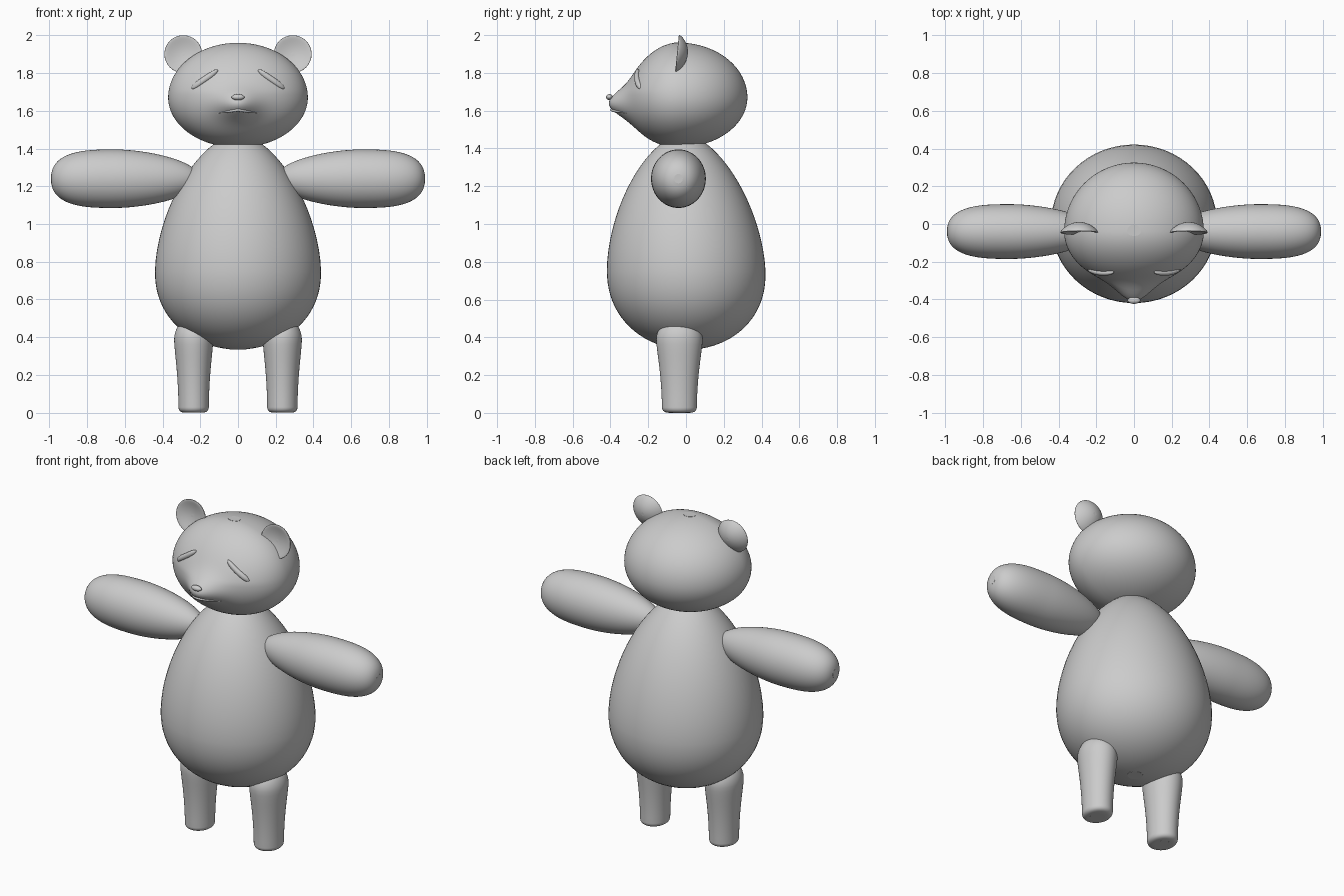
import bpy
from math import sin, cos, pi, exp, radians
from mathutils import Vector
from mathutils.bvhtree import BVHTree

default_cube = bpy.data.objects.get("Cube")
if default_cube:
    bpy.data.objects.remove(default_cube, do_unlink=True)

grey = bpy.data.materials.new("plain grey")
grey.use_nodes = True
grey.diffuse_color = (0.6, 0.6, 0.6, 1)
shader = grey.node_tree.nodes["Principled BSDF"]
shader.inputs["Base Color"].default_value = grey.diffuse_color


def bulb(centre, low, high, low_shape=(2, 0.5), high_shape=(2, 0.5), count=40):
    """Positions along an axis with the relative width of a rounded solid there."""
    stations = []
    for i in range(count + 1):
        s = sin(pi * (i / count - 0.5))
        reach, (power, root) = (high, high_shape) if s > 0 else (low, low_shape)
        width = max(0.01, 1 - min(1, abs(s)) ** power) ** root
        stations.append((centre + s * reach, width))
    return stations


def loft(name, rings, axis="z", segments=64, mirror=False):
    """Skin elliptical rings given as position, two centres and two radii."""
    verts, faces = [], []
    for t, centre_u, centre_v, radius_u, radius_v in rings:
        for k in range(segments):
            angle = 2 * pi * k / segments
            u = centre_u + radius_u * cos(angle)
            v = centre_v + radius_v * sin(angle)
            verts.append((u, v, t) if axis == "z" else (t, u, v))
    for start in range(0, len(verts) - segments, segments):
        for k in range(segments):
            a, b = start + k, start + (k + 1) % segments
            faces.append((a, b, b + segments, a + segments))
    faces.append(tuple(reversed(range(segments))))
    faces.append(tuple(range(len(verts) - segments, len(verts))))
    mesh = bpy.data.meshes.new(name)
    mesh.from_pydata(verts, [], faces)
    mesh.shade_smooth()
    mesh.set_sharp_from_angle(angle=radians(50))
    mesh.materials.append(grey)
    part = bpy.data.objects.new(name, mesh)
    bpy.context.collection.objects.link(part)
    if mirror:
        part.modifiers.new("mirror", "MIRROR").use_mirror_merge = False
    return part


# Pear-shaped body
body_stations = bulb(0.75, 0.415, 0.73, (2.2, 0.5), (1.7, 0.6))
loft("body", [(z, 0, 0.02 * (0.8 - z), 0.44 * w, 0.42 * w) for z, w in body_stations])

# Round head, flatter at the front and drawn out into a snout
head_stations = bulb(1.67, 0.265, 0.29, count=64)
head = loft("head", [(z, 0, 0, 0.37 * w, 0.365 * w) for z, w in head_stations],
            segments=128)
for vertex in head.data.vertices:
    x, y, z = vertex.co
    if y < 0:
        snout = 0.09 * exp(-(x / 0.11) ** 2 - ((z - 1.635) / 0.08) ** 2)
        flatten = 0.77 - 0.5 * max(0, z - 1.7)
        y = y * flatten - snout * min(1, -5 * y)
    vertex.co.y = y - 0.04

head_surface = BVHTree.FromPolygons([v.co for v in head.data.vertices],
                                    [p.vertices for p in head.data.polygons])


def face_y(x, z):
    """Depth of the face surface at a point seen from the front."""
    return head_surface.ray_cast(Vector((x, -2, z)), Vector((0, 1, 0)))[0].y


# Arms held straight out, narrowing to the shoulder
arm_stations = bulb(0.65, 0.45, 0.34, (1.7, 0.5), (3, 0.4))
loft("arms", [(x, -0.04, 1.24, 0.145 * w, 0.155 * w) for x, w in arm_stations],
     axis="x", mirror=True)

# Legs with flat rounded feet, flaring towards the hips
leg_rings = []
for z, w in bulb(0.03, 0.03, 0.47, (2, 0.15), (9, 0.5)):
    flare = 0.03 * min(1, z / 0.4) ** 2
    leg_rings.append((z, 0.235, -0.035, (0.08 + flare) * w, (0.092 + 1.3 * flare) * w))
loft("legs", leg_rings, mirror=True)

# Disc ears, cupped towards the front
ears = loft("ears", [(t, 0, 0, 0.1 * w, 0.1 * w) for t, w in bulb(0, 0.02, 0.02)],
            mirror=True)
for vertex in ears.data.vertices:
    u, v, t = vertex.co
    cup = 3.5 * (u * u + v * v)
    vertex.co = (0.29 - u, t - cup + 0.1 * v - 0.01, 1.9 + v)

# Narrow slanted eyes
eye_rings = []
for x, w in bulb(0.176, 0.07, 0.07, (4, 0.5), (4, 0.5), 24):
    z = 1.767 - 0.66 * (x - 0.176)
    eye_rings.append((x, face_y(x, z), z, 0.014 * w, 0.019 * w))
loft("eyes", eye_rings, axis="x", segments=24, mirror=True)

# Small button nose
loft("nose", [(x, -0.405, 1.672, 0.018 * w, 0.016 * w)
              for x, w in bulb(0, 0.034, 0.034, count=16)], axis="x", segments=24)

# Downturned mouth
mouth_rings = []
for x, w in bulb(0, 0.11, 0.11, (2, 1), (2, 1), 24):
    z = 1.604 - 0.16 * abs(x)
    mouth_rings.append((x, face_y(x, z), z, 0.011 * w, 0.008 * w))
loft("mouth", mouth_rings, axis="x", segments=24)
